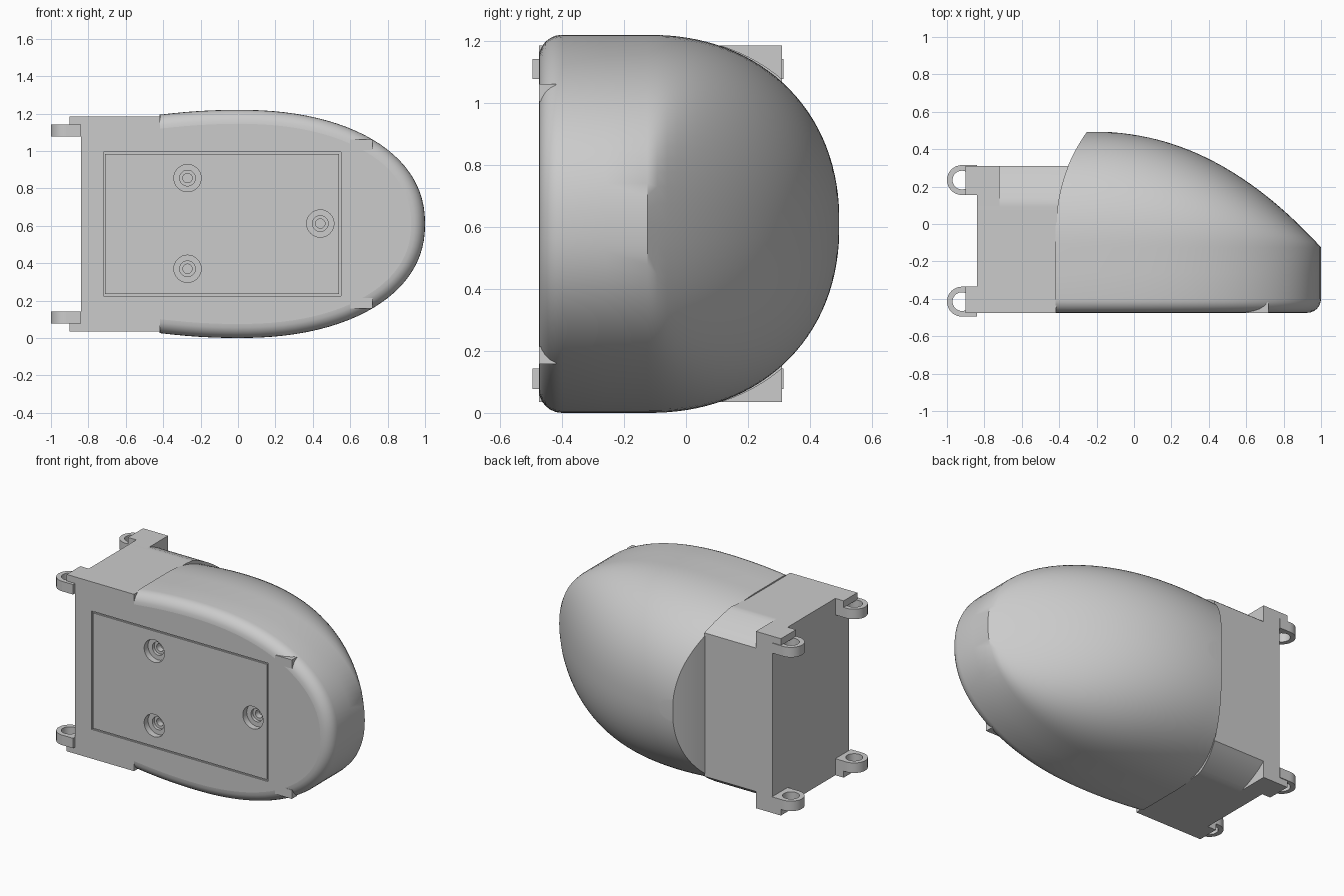
import bpy, bmesh, math
from mathutils import Vector, Matrix

if bpy.data.objects.get("Cube"):
    bpy.data.objects.remove(bpy.data.objects["Cube"])

MID = 0.61        # height of the mirror plane
BASE = -0.475     # flat front face
SEAM = -0.125     # where the wall meets the dome
PEAK = 0.495
POW = 2.2

grey = bpy.data.materials.new("light grey")
grey.use_nodes = True
COLOR = (0.6, 0.6, 0.6, 1)
grey.diffuse_color = COLOR
grey.node_tree.nodes["Principled BSDF"].inputs["Base Color"].default_value = COLOR


def finish(name, bm):
    bmesh.ops.recalc_face_normals(bm, faces=bm.faces)
    mesh = bpy.data.meshes.new(name)
    bm.to_mesh(mesh)
    bm.free()
    mesh.materials.append(grey)
    ob = bpy.data.objects.new(name, mesh)
    bpy.context.collection.objects.link(ob)
    return ob


def add_box(bm, x0, x1, y0, y1, z0, z1):
    size = Matrix.Diagonal((x1 - x0, y1 - y0, z1 - z0, 1))
    at = Matrix.Translation(((x0 + x1) / 2, (y0 + y1) / 2, (z0 + z1) / 2))
    bmesh.ops.create_cube(bm, size=1, matrix=at @ size)


def add_ring(bm, quads):
    # closed tube through a loop of four-point sections
    loops = [[bm.verts.new(p) for p in q] for q in quads]
    for i, a in enumerate(loops):
        b = loops[(i + 1) % len(loops)]
        for j in range(4):
            m = (j + 1) % 4
            bm.faces.new((a[j], b[j], b[m], a[m]))


def select_only(ob):
    bpy.ops.object.select_all(action="DESELECT")
    ob.select_set(True)
    bpy.context.view_layer.objects.active = ob


def cut(ob, cutter):
    mod = ob.modifiers.new("cut", "BOOLEAN")
    mod.operation = "DIFFERENCE"
    mod.solver = "EXACT"
    mod.object = cutter
    select_only(ob)
    bpy.ops.object.modifier_apply(modifier=mod.name)


def smooth(ob):
    select_only(ob)
    bpy.ops.object.shade_smooth_by_angle(angle=math.radians(30))
    for p in ob.data.polygons:
        if p.normal.y < -0.999:
            p.use_smooth = False


# Curves that define the rounded shell
def half_width(x):
    if x < 0:
        return 0.61 - 0.15 * x * x
    return 0.61 * max(0, 1 - x ** POW) ** (1 / POW)


def crown(x):
    return PEAK - (PEAK - SEAM) * (max(0, x + 0.25) / 1.25) ** POW


def tip(y):
    return 1 if y <= SEAM else -0.25 + 1.25 * ((PEAK - y) / (PEAK - SEAM)) ** (1 / POW)


def rim(y):
    return -0.42 + 0.17 * (max(0, y + 0.1) / 0.595) ** 2.5


def section(x, y):
    if y <= SEAM:
        return half_width(x)
    t = min(1, (y - SEAM) / max(1e-6, crown(x) - SEAM))
    return half_width(x) * (1 - t ** POW) ** (1 / POW)


# Shell: stacked outlines from the flat face to the crown
STEPS = 64


def outline(y, inset):
    x0, x1 = rim(y), tip(y)
    pts = []
    for i in range(STEPS + 1):
        x = x0 + (x1 - x0) * math.sin(math.pi * i / STEPS)
        z = 0 if i == STEPS // 2 else section(x, y) * (1 if i < STEPS / 2 else -1)
        pts.append(Vector((x, z)))
    moved = []
    for i, p in enumerate(pts):
        d = pts[min(i + 1, STEPS)] - pts[max(i - 1, 0)]
        q = p - Vector((-d.y, d.x)).normalized() * inset
        if i in (0, STEPS):
            q.x = x0
        moved.append((q.x, y, MID + q.y))
    return moved


RADIUS = 0.075
levels = []
for i in range(7):
    a = math.pi / 2 * i / 6
    levels.append((BASE + RADIUS * (1 - math.cos(a)), RADIUS * (1 - math.sin(a))))
levels.append((-0.26, 0))
for i in range(31):
    levels.append((SEAM + (PEAK - 0.002 - SEAM) * math.sin(math.pi / 2 * i / 30), 0))

bm = bmesh.new()
rings = [[bm.verts.new(p) for p in outline(y, d)] for y, d in levels]
for low, high in zip(rings, rings[1:]):
    for i in range(STEPS + 1):
        j = (i + 1) % (STEPS + 1)
        bm.faces.new((low[i], low[j], high[j], high[i]))
bm.faces.new(rings[0])
bm.faces.new(rings[-1])
shell = finish("rounded_shell", bm)

# Block: straight sides that curve in towards the back
side = [(BASE, 0.575)]
for i in range(13):
    y = 0.05 + 0.26 * i / 12
    side.append((y, min(0.575, section(-0.42, y) + 0.025)))
loop = side + [(y, -z) for y, z in reversed(side)]
bm = bmesh.new()
near = [bm.verts.new((-0.84, y, MID + z)) for y, z in loop]
far = [bm.verts.new((rim(y) + 0.004, y, MID + z)) for y, z in loop]
for i in range(len(loop)):
    j = (i + 1) % len(loop)
    bm.faces.new((near[i], near[j], far[j], far[i]))
bm.faces.new(near)
for i in range(len(side) - 1):
    bm.faces.new((far[i], far[i + 1], far[-2 - i], far[-1 - i]))
block = finish("end_block", bm)

# Panel groove and stepped screw holes, cut into the front face
bm = bmesh.new()
L, R, B, T, G = -0.72, 0.55, 0.225, 0.995, 0.01
frame = []
for x, z, sx, sz in ((L, B, 1, 1), (R, B, -1, 1), (R, T, -1, -1), (L, T, 1, -1)):
    frame.append([(x + sx * g, y, z + sz * g) for g, y in
                  ((0, BASE - 0.02), (0, BASE + G), (G, BASE + G), (G, BASE - 0.02))])
add_ring(bm, frame)
groove = finish("groove_cutter", bm)

cutters = [groove]
for radius, depth in ((0.073, 0.04), (0.042, 0.06), (0.025, 0.1)):
    bm = bmesh.new()
    for x, z in ((-0.27, 0.855), (-0.27, 0.37), (0.44, 0.612)):
        at = Matrix.Translation((x, BASE + depth / 2 - 0.01, z)) @ Matrix.Rotation(math.pi / 2, 4, "X")
        bmesh.ops.create_cone(bm, cap_ends=True, segments=32, radius1=radius, radius2=radius,
                              depth=depth + 0.02, matrix=at)
    cutters.append(finish("hole_cutter", bm))
for c in cutters:
    cut(shell, c)
cut(block, groove)
for c in cutters:
    bpy.data.objects.remove(c)
smooth(shell)
smooth(block)

# Mirrored square corners: back wedges, front plate corners, hinge struts
wedges, corners, struts = bmesh.new(), bmesh.new(), bmesh.new()
for s in (-1, 1):
    def band(a, b):
        return sorted((MID + s * a, MID + s * b))
    add_box(wedges, -0.84, -0.72, 0.05, 0.31, *band(0.42, 0.575))
    add_box(corners, 0.6, 0.72, BASE, -0.42, *band(0.395, 0.452))
    for y0, y1 in ((0.155, 0.31), (BASE, -0.335)):
        add_box(struts, -0.9, -0.835, y0, y1, *band(0.53, 0.575))
finish("back_wedges", wedges)
finish("plate_corners", corners)
finish("hinge_struts", struts)


# Hinge eyes: rounded tabs with a round hole
def hinge(name, y, z):
    r, hole, cx, n, t = 0.08, 0.05, -0.92, 32, 0.0325
    quads = []
    for i in range(n):
        a = 2 * math.pi * i / n
        c, s = math.cos(a), math.sin(a)
        # the side towards the block is squared off
        k = r / max(abs(c), abs(s)) if c > 0 else r
        quads.append([(cx + c * q, y + s * q, z + h)
                      for q, h in ((k, -t), (k, t), (hole, t), (hole, -t))])
    bm = bmesh.new()
    add_ring(bm, quads)
    smooth(finish(name, bm))


for yname, y in (("back", 0.235), ("front", -0.415)):
    for zname, s in (("lower", -1), ("upper", 1)):
        hinge(yname + "_" + zname + "_hinge", y, MID + s * 0.5)
